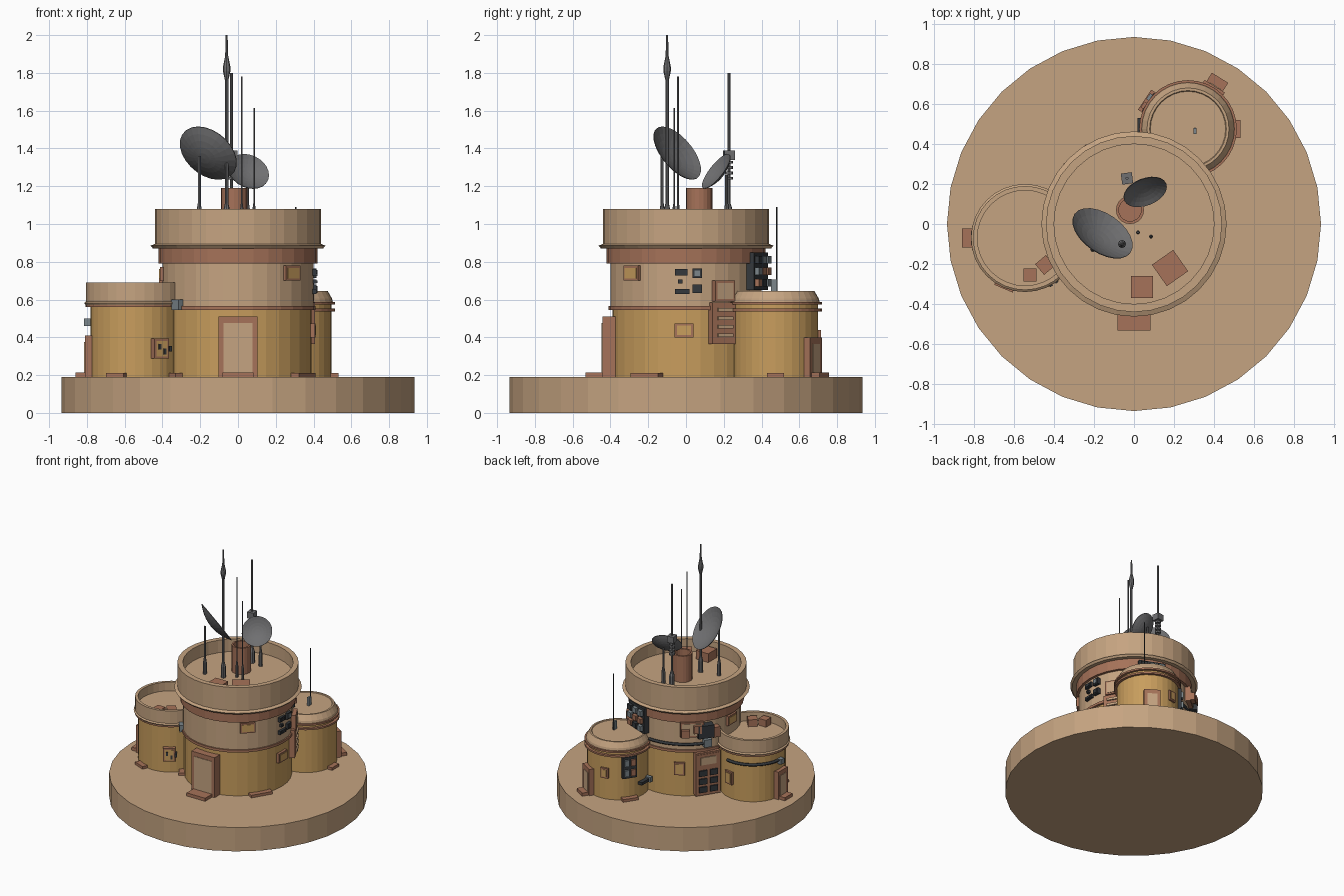
import bpy, bmesh, math
from mathutils import Matrix, Vector

cube = bpy.data.objects.get("Cube")
if cube:
    bpy.data.objects.remove(cube)


def material(name, r, g, b):
    m = bpy.data.materials.new(name)
    m.diffuse_color = (r, g, b, 1)
    m.use_nodes = True
    m.node_tree.nodes["Principled BSDF"].inputs["Base Color"].default_value = (r, g, b, 1)
    return m


SAND = material("sand", .56, .37, .22)
OCHRE = material("ochre", .58, .34, .11)
RUST = material("rust", .38, .17, .10)
GREY = material("dish grey", .16, .16, .165)
DARK = material("dark metal", .035, .04, .045)
STEEL = material("steel", .20, .24, .26)


def finish(name, bm, mat, matrix=Matrix()):
    bmesh.ops.recalc_face_normals(bm, faces=bm.faces)
    me = bpy.data.meshes.new(name)
    bm.to_mesh(me)
    bm.free()
    me.materials.append(mat)
    ob = bpy.data.objects.new(name, me)
    ob.matrix_world = matrix
    bpy.context.collection.objects.link(ob)
    return ob


def lathe(name, mat, profile, at=(0, 0, 0), sides=32, aim=(0, 0, 1)):
    """Spin (radius, height) points about the local z axis."""
    bm = bmesh.new()
    vs = [bm.verts.new((r, 0, z)) for r, z in profile]
    edges = [bm.edges.new(p) for p in zip(vs, vs[1:])]
    bmesh.ops.spin(bm, geom=vs + edges, axis=(0, 0, 1), cent=(0, 0, 0),
                   angle=math.tau, steps=sides)
    bmesh.ops.remove_doubles(bm, verts=bm.verts, dist=1e-5)
    rot = Vector(aim).to_track_quat('Z', 'Y').to_matrix().to_4x4()
    return finish(name, bm, mat, Matrix.Translation(at) @ rot)


def drum(name, mat, r, z0, z1, at=(0, 0), sides=32):
    return lathe(name, mat, [(0, z0), (r, z0), (r, z1), (0, z1)], (*at, 0), sides)


def band(name, mat, r0, r1, z0, z1, at=(0, 0)):
    return lathe(name, mat, [(r0, z0), (r1, z0), (r1, z1), (r0, z1), (r0, z0)], (*at, 0))


def box(name, mat, size, at, turn=0):
    bm = bmesh.new()
    bmesh.ops.create_cube(bm, size=1)
    bmesh.ops.scale(bm, vec=size, verts=bm.verts)
    return finish(name, bm, mat, Matrix.Translation(at) @ Matrix.Rotation(math.radians(turn), 4, 'Z'))


def on_wall(name, mat, tower, deg, z, w, h, out=.02, side=0, sink=.03):
    """Box fixed to a tower wall; out is how far it stands proud."""
    cx, cy, r = tower
    a = math.radians(deg)
    d = r + (out - sink) / 2
    x = cx + d * math.cos(a) - side * math.sin(a)
    y = cy + d * math.sin(a) + side * math.cos(a)
    return box(name, mat, (out + sink, w, h), (x, y, z), deg)


def framed(name, tower, deg, z, w, h, fill, out=.02, edge=.012):
    on_wall(name + "_frame", RUST, tower, deg, z, w, h, out)
    on_wall(name + "_pane", fill, tower, deg, z, w - 2 * edge, h - 2 * edge, out + .004)


def door(name, tower, deg, w, h, out, step):
    on_wall(name + "_frame", RUST, tower, deg, .19 + h / 2, w, h, out)
    on_wall(name + "_panel", SAND, tower, deg, .205 + (h - .05) / 2, w - .05, h - .05, out + .004)
    on_wall(name + "_step", RUST, tower, deg, .2025, w * .8, .025, out + step)


def cable(name, tower, start, end, z):
    cx, cy, r = tower
    cu = bpy.data.curves.new(name, 'CURVE')
    cu.dimensions = '3D'
    cu.bevel_depth = .011
    cu.bevel_resolution = 1
    sp = cu.splines.new('POLY')
    sp.points.add(12)
    for i, p in enumerate(sp.points):
        a = math.radians(start + (end - start) * i / 12)
        p.co = (cx + (r + .01) * math.cos(a), cy + (r + .01) * math.sin(a), z, 1)
    cu.materials.append(DARK)
    bpy.context.collection.objects.link(bpy.data.objects.new(name, cu))


MAIN, UPPER = (0, 0, .388), (0, 0, .398)
WEST, BACK = (-.545, -.07, .235), (.27, .475, .222)

# Ground disc
drum("ground_disc", SAND, .935, 0, .19)

# Main tower
drum("main_lower_wall", OCHRE, .39, .19, .56)
drum("main_upper_wall", SAND, .40, .56, .80)
band("main_waist_ring", RUST, .37, .41, .545, .565)
drum("main_rust_band", RUST, .42, .79, .88)
lathe("main_parapet", SAND, [(0, .87), (.45, .87), (.463, .885), (.44, .895), (.44, 1.08),
                             (.40, 1.08), (.40, .98), (0, .98)])

# West annex with an open roof
drum("west_wall", OCHRE, .237, .19, .57, WEST[:2])
band("west_ring", RUST, .22, .262, .56, .573, WEST[:2])
lathe("west_parapet", SAND, [(0, .57), (.262, .57), (.27, .582), (.26, .59), (.26, .69),
                             (.238, .69), (.238, .62), (0, .62)], (*WEST[:2], 0))

# Back annex with a capped roof
drum("back_wall", OCHRE, .224, .19, .59, BACK[:2])
for i, z in enumerate((.545, .58)):
    band(f"back_ring_{i}", RUST, .2, .244, z - .007, z + .007, BACK[:2])
lathe("back_roof", SAND, [(0, .587), (.232, .587), (.228, .605), (.205, .645),
                          (.192, .645), (.188, .64), (0, .64)], (*BACK[:2], 0))

# Doors and steps
door("front_door", MAIN, -90, .205, .32, .055, .09)
door("west_door", WEST, 180, .12, .22, .03, .05)
door("back_door", BACK, 58, .12, .21, .03, .05)
for i, (tower, deg, w) in enumerate(((MAIN, -31, .17), (MAIN, -148, .12), (WEST, -113, .10),
                                     (BACK, 0, .09), (BACK, 146, .12))):
    on_wall(f"base_slab_{i}", RUST, tower, deg, .2, w, .022, .04)

# Windows
for i, (tower, deg, z, w, h, out) in enumerate((
        (UPPER, -45, .74, .11, .08, .015), (UPPER, 180, .735, .11, .075, .015),
        (MAIN, -1.5, .437, .10, .075, .02), (MAIN, 118, .41, .08, .10, .015),
        (WEST, 79, .355, .07, .10, .015), (BACK, 100, .40, .06, .08, .015))):
    framed(f"window_{i}", tower, deg, z, w, h, OCHRE, out)

# Control panel on the west annex
framed("west_panel", WEST, -58, .34, .09, .105, OCHRE, .03)
for i, (s, z) in enumerate(((-.015, .35), (.018, .325), (.05, .34))):
    on_wall(f"west_panel_knob_{i}", DARK, WEST, -58, z, .016, .03, .04, s)

# Dark instruments on the east side
for i, (s, z, w, h, m) in enumerate(((-.025, .745, .065, .035, DARK), (.06, .74, .05, .05, STEEL),
                                     (-.03, .695, .025, .022, DARK), (-.02, .643, .075, .028, DARK),
                                     (.06, .658, .05, .045, DARK))):
    on_wall(f"east_instrument_{i}", DARK, UPPER, 0, z, w, h, .018, s)
    on_wall(f"east_instrument_face_{i}", m, UPPER, 0, z, w * .6, h * .6, .024, s)

# Rust service panels beside the back annex
framed("east_upper_panel", UPPER, 29, .645, .12, .11, SAND, .03)
framed("east_lower_panel", MAIN, 29, .475, .15, .22, RUST, .035)
for i in range(4):
    on_wall(f"east_rung_{i}", SAND, MAIN, 29, .41 + i * .045, .09, .018, .05)

# Large panel, low on the rear wall
framed("rear_lower_panel", MAIN, 147, .375, .19, .34, RUST, .04)
for i in range(6):
    s, z = (i % 2 - .5) * .085, .255 + i // 2 * .065
    on_wall(f"rear_gauge_{i}", DARK, MAIN, 147, z, .06, .045, .055, s)
on_wall("rear_panel_screen", SAND, MAIN, 147, .48, .12, .06, .05)

# Upper rear panels
framed("rear_upper_panel", UPPER, 131, .735, .17, .12, SAND, .03)
for i, s in enumerate((-.05, .04)):
    on_wall(f"rear_upper_box_{i}", RUST, UPPER, 131, .73 + s / 3, .06, .06, .06, s)
on_wall("rear_dark_box", DARK, UPPER, 144, .72, .12, .10, .06)
on_wall("rear_rust_box", RUST, UPPER, 155, .70, .06, .08, .05)

# Switchboard above the back annex
on_wall("switchboard", DARK, UPPER, 68, .75, .20, .20, .03)
for i in range(9):
    m = (RUST, STEEL, DARK)[i * 2 % 5 % 3]
    on_wall(f"switch_{i}", m, UPPER, 68, .69 + i // 3 * .06, .045, .04, .055, (i % 3 - 1) * .065)

# Panel and pipe on the back annex
on_wall("back_panel", DARK, BACK, 146, .45, .11, .17, .02)
for i in range(4):
    on_wall(f"back_panel_unit_{i}", (STEEL, RUST)[i % 2], BACK, 146, .41 + i // 2 * .08,
            .035, .05, .035, (i % 2 - .5) * .05)
on_wall("back_pipe", DARK, BACK, 180, .30, .11, .022, .03)
on_wall("back_pipe_end", STEEL, BACK, 180, .30, .03, .04, .04, .05)

# Cables with junction boxes
cable("main_cable", UPPER, 84, 145, .61)
cable("west_cable", WEST, 75, 178, .49)
on_wall("main_junction", STEEL, UPPER, 147, .615, .06, .06, .035)
on_wall("west_junction", STEEL, WEST, 178, .48, .04, .04, .035)
on_wall("front_junction", STEEL, UPPER, 219, .573, .06, .055, .03)

# Rooftop boxes and chimney
box("roof_box_front", RUST, (.11, .11, .09), (.04, -.315, 1.005))
box("roof_box_side", RUST, (.13, .13, .08), (.18, -.22, 1.0), 35)
box("west_roof_box", RUST, (.065, .065, .06), (-.52, -.255, .645))
box("west_roof_box_turned", RUST, (.07, .07, .06), (-.445, -.205, .645), 40)
lathe("chimney", RUST, [(0, .97), (.07, .97), (.07, 1.19), (.056, 1.19), (.056, 1.13), (0, 1.13)],
      (-.02, .07, 0), 20)


def dish(name, at, aim, r, depth):
    outer = [(r * t / 5, depth * (t * t / 25 - .5)) for t in range(6)]
    inner = [(q, z + .004) for q, z in reversed(outer)]
    lathe(name, GREY, outer + inner, at, 24, aim)


def mast(name, x, y, z0, z1, r, foot=.014):
    lathe(name, GREY, [(0, z0), (foot, z0), (foot, z0 + .10), (r, z0 + .14), (r, z1), (0, z1)],
          (x, y, 0), 8)


# Dishes on posts
dish("large_dish", (-.17, -.065, 1.36), (.47, .68, .57), .17, .05)
dish("small_dish", (.05, .175, 1.267), (.3, -.75, .59), .113, .035)
mast("large_dish_post", -.205, -.126, .97, 1.36, .008)
mast("small_dish_post", .05, .215, .97, 1.26, .008)

# Masts
mast("tall_mast", -.06, -.10, .97, 1.80, .009, .018)
lathe("tall_mast_tip", GREY, [(0, 1.74), (.009, 1.76), (.02, 1.81), (.02, 1.83), (.008, 1.89),
                              (.005, 2), (0, 2)], (-.06, -.10, 0), 8)
mast("rear_mast", -.035, .228, .97, 1.80, .008, .02)
box("rear_mast_head", GREY, (.055, .055, .05), (-.035, .228, 1.365), 8)
for i in range(4):
    drum(f"rear_mast_collar_{i}", GREY, .022, 1.235 + i * .028, 1.25 + i * .028, (-.035, .228), 8)
mast("thin_mast", .02, -.042, .97, 1.78, .005, .01)
mast("short_mast", .085, -.063, .97, 1.615, .004, .01)

# Aerial on the back annex
drum("back_aerial", DARK, .004, .63, 1.09, (.305, .48), 6)
box("back_aerial_foot", STEEL, (.016, .03, .07), (.305, .465, .67))
